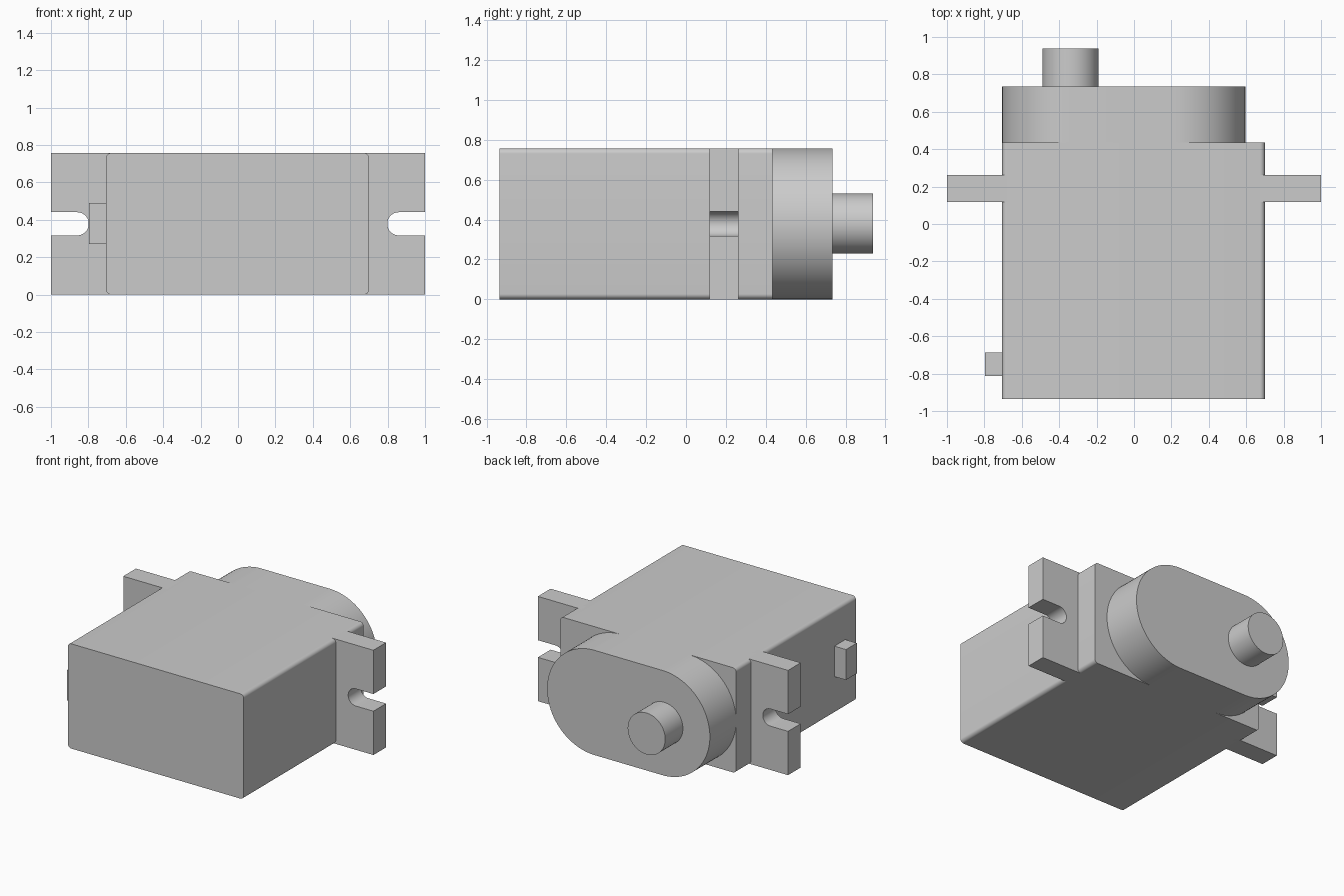
import bpy, bmesh
from math import sin, cos, pi

cube = bpy.data.objects.get("Cube")
if cube:
    bpy.data.objects.remove(cube, do_unlink=True)

grey = bpy.data.materials.new("plain grey")
grey.use_nodes = True
colour = (0.6, 0.6, 0.6, 1)
grey.diffuse_color = colour
grey.node_tree.nodes["Principled BSDF"].inputs["Base Color"].default_value = colour

HEIGHT = 0.757
MID = HEIGHT / 2


def arc(cx, cz, r, start, end, steps):
    """Points on an arc in the xz plane, angles in half turns."""
    angles = [pi * (start + (end - start) * i / steps) for i in range(steps + 1)]
    return [(cx + r * cos(a), cz + r * sin(a)) for a in angles]


def prism(name, profile, y0, y1):
    """Extrude an xz profile along y."""
    bm = bmesh.new()
    face = bm.faces.new([bm.verts.new((x, y0, z)) for x, z in profile])
    ext = bmesh.ops.extrude_face_region(bm, geom=[face])
    moved = [v for v in ext["geom"] if isinstance(v, bmesh.types.BMVert)]
    bmesh.ops.translate(bm, verts=moved, vec=(0, y1 - y0, 0))
    bmesh.ops.recalc_face_normals(bm, faces=bm.faces)
    mesh = bpy.data.meshes.new(name)
    bm.to_mesh(mesh)
    bm.free()
    mesh.materials.append(grey)
    obj = bpy.data.objects.new(name, mesh)
    bpy.context.collection.objects.link(obj)
    bpy.ops.object.select_all(action="DESELECT")
    obj.select_set(True)
    bpy.context.view_layer.objects.active = obj
    bpy.ops.object.shade_smooth_by_angle(angle=pi / 6)
    return obj


def box(x0, x1, z0, z1):
    return [(x0, z0), (x1, z0), (x1, z1), (x0, z1)]


# Main case with its four long edges rounded
r, left, right = 0.027, 0.7, -0.705
case = (arc(left - r, HEIGHT - r, r, 0, 0.5, 8) + arc(right + r, HEIGHT - r, r, 0.5, 1, 8)
        + arc(right + r, r, r, 1, 1.5, 8) + arc(left - r, r, r, 1.5, 2, 8))
prism("case", case, -0.935, 0.435)

# Gear housing with two round ends
housing = arc(0.217, MID, MID, -0.5, 0.5, 48) + arc(-0.327, MID, MID, 0.5, 1.5, 48)
prism("gear_housing", housing, 0.435, 0.735)

# Output shaft
prism("output_shaft", arc(-0.34, MID + 0.002, 0.15, 0, 2, 64)[:-1], 0.735, 0.937)

# Slotted mounting ears
for name, side in (("left_ear", 1), ("right_ear", -1)):
    slot = arc(0.86, MID, 0.062, 1.5, 0.5, 24)
    ear = [(1, HEIGHT), (0.65, HEIGHT), (0.65, 0), (1, 0), (1, MID - 0.062)]
    ear += slot + [(1, MID + 0.062)]
    prism(name, [(side * x, z) for x, z in ear], 0.118, 0.263)

# Cable outlet
prism("cable_outlet", box(-0.797, -0.7, 0.27, 0.49), -0.812, -0.688)
